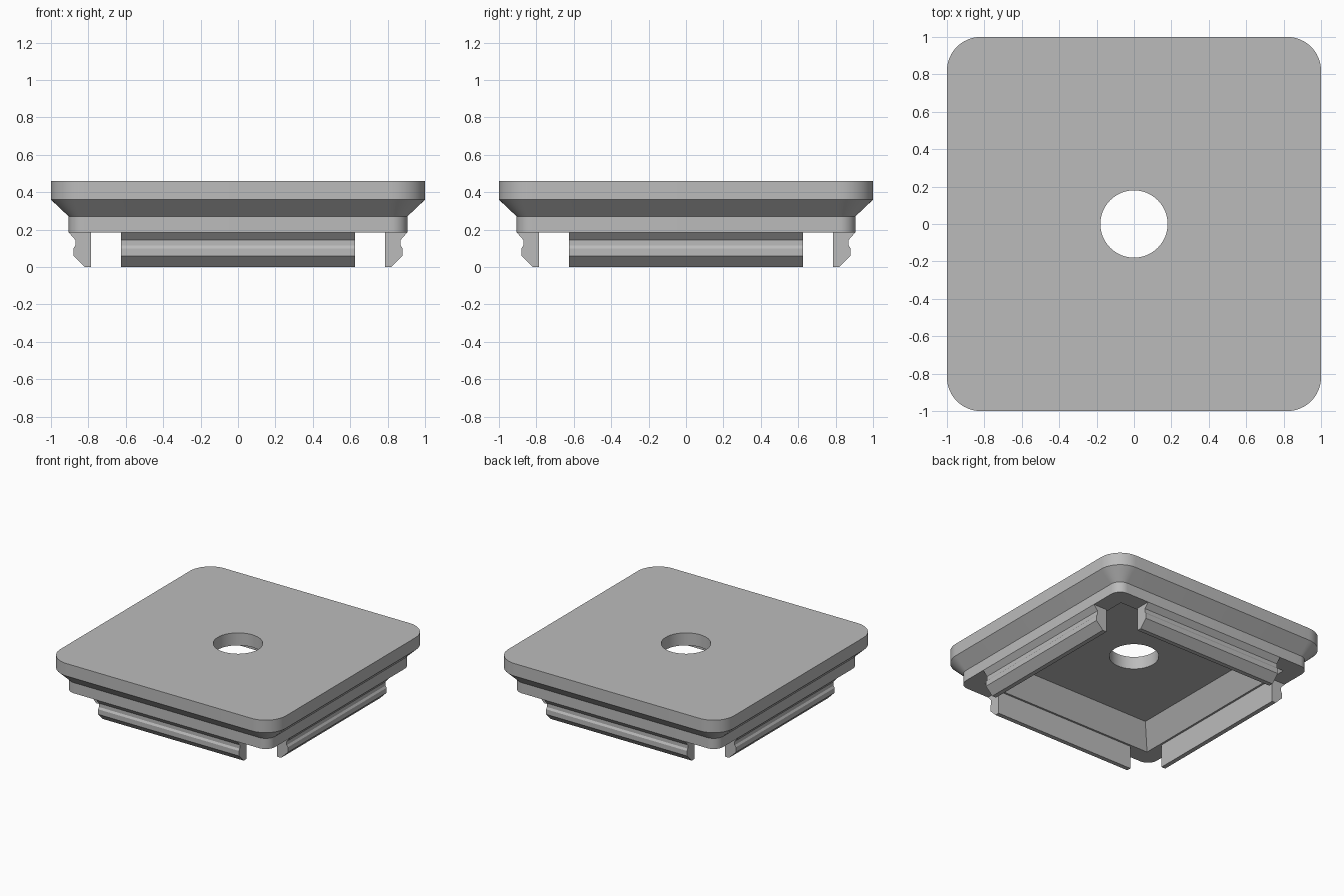
import bpy
import bmesh
from math import cos, sin, pi
from mathutils import Matrix

if "Cube" in bpy.data.objects:
    bpy.data.objects.remove(bpy.data.objects["Cube"], do_unlink=True)

grey = bpy.data.materials.new("light grey")
grey.use_nodes = True
grey.diffuse_color = (0.5, 0.5, 0.5, 1)
grey.node_tree.nodes["Principled BSDF"].inputs["Base Color"].default_value = grey.diffuse_color

ARC = 12  # segments per rounded corner


def finish(bm, name):
    bmesh.ops.recalc_face_normals(bm, faces=bm.faces)
    mesh = bpy.data.meshes.new(name)
    bm.to_mesh(mesh)
    bm.free()
    mesh.materials.append(grey)
    obj = bpy.data.objects.new(name, mesh)
    bpy.context.collection.objects.link(obj)
    return obj


def rounded_ring(bm, half, radius, z):
    """Loop of vertices round a square; radius equal to half gives a circle."""
    verts = []
    for i, (sx, sy) in enumerate([(1, 1), (-1, 1), (-1, -1), (1, -1)]):
        for j in range(ARC + 1):
            a = (i + j / ARC) * pi / 2
            verts.append(bm.verts.new((sx * (half - radius) + radius * cos(a),
                                       sy * (half - radius) + radius * sin(a), z)))
    return verts


# Cover plate: hole, flat top, chamfered skirt and tapered pocket below
bm = bmesh.new()
sections = [
    (0.18, 0.18, 0.46), (1, 0.18, 0.46), (1, 0.18, 0.36), (0.905, 0.085, 0.27),
    (0.905, 0.085, 0.185), (0.77, 0, 0.185), (0.67, 0, 0.36), (0.18, 0.18, 0.36),
]
rings = [rounded_ring(bm, *s) for s in sections]
for low, high in zip(rings, rings[1:] + rings[:1]):
    for k in range(len(low)):
        n = (k + 1) % len(low)
        bm.faces.new((low[k], low[n], high[n], high[k]))
bmesh.ops.remove_doubles(bm, verts=bm.verts, dist=0.0005)
plate = finish(bm, "cover_plate")
bpy.context.view_layer.objects.active = plate
plate.select_set(True)
bpy.ops.object.shade_smooth_by_angle(angle=pi / 6)

# Snap clips: one hooked profile extruded along each side
profile = [(0.785, 0), (0.82, 0), (0.88, 0.06), (0.88, 0.1), (0.87, 0.115),
           (0.87, 0.145), (0.905, 0.185), (0.785, 0.185)]
for i, side in enumerate(["left", "back", "right", "front"]):
    bm = bmesh.new()
    face = bm.faces.new([bm.verts.new((x, -0.625, z)) for x, z in profile])
    result = bmesh.ops.extrude_face_region(bm, geom=[face])
    moved = [v for v in result["geom"] if isinstance(v, bmesh.types.BMVert)]
    bmesh.ops.translate(bm, verts=moved, vec=(0, 1.25, 0))
    bm.transform(Matrix.Rotation(i * pi / 2, 4, "Z"))
    finish(bm, side + "_clip")
